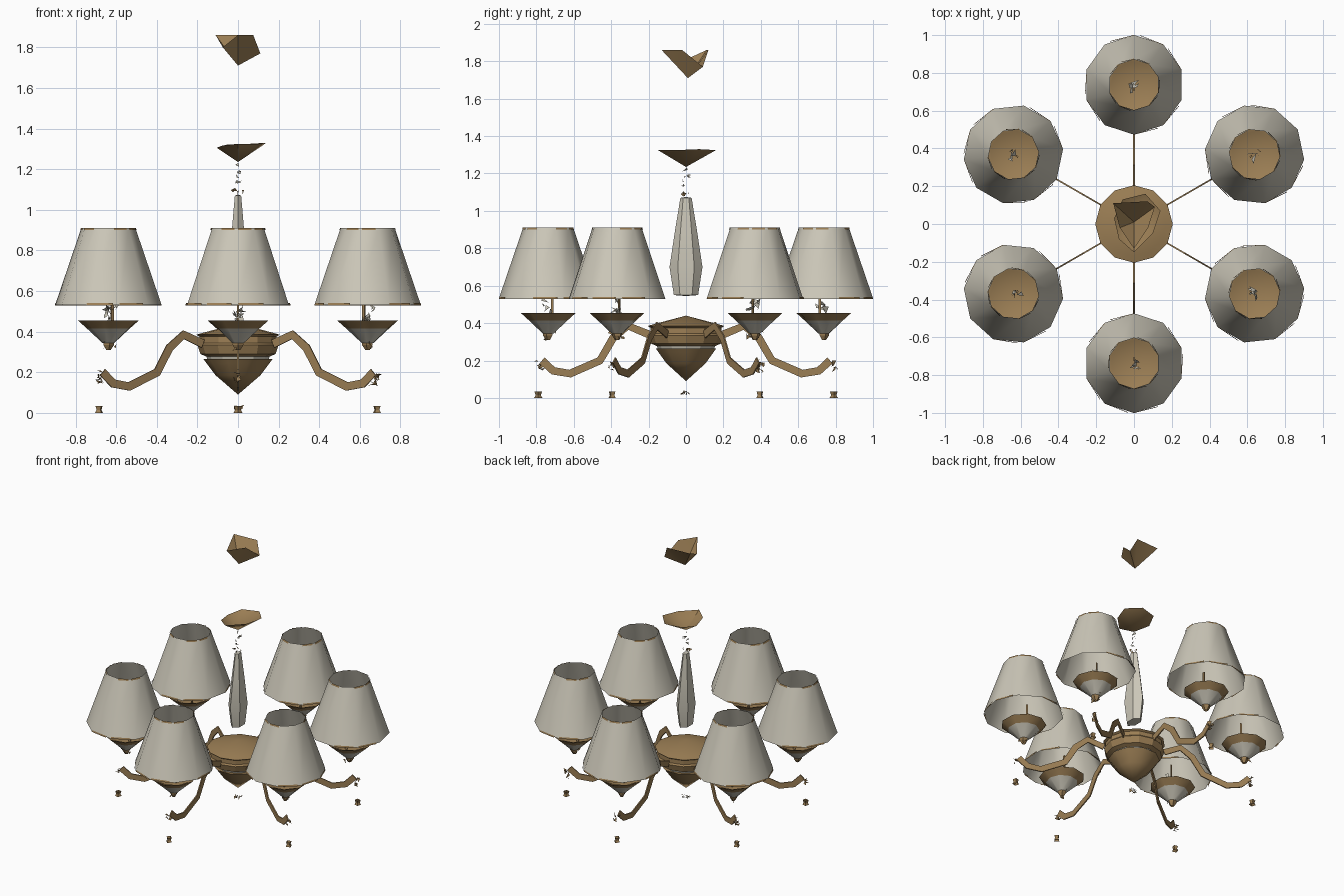
import bpy, bmesh, math, random
from mathutils import Vector, Matrix

random.seed(4)
if "Cube" in bpy.data.objects:
    bpy.data.objects.remove(bpy.data.objects["Cube"], do_unlink=True)


def material(name, rgb):
    m = bpy.data.materials.new(name)
    m.use_nodes = True
    m.diffuse_color = (*rgb, 1)
    m.node_tree.nodes["Principled BSDF"].inputs["Base Color"].default_value = (*rgb, 1)
    return m


CREAM = material("cream fabric", (0.60, 0.57, 0.48))
BRONZE = material("bronze", (0.33, 0.21, 0.09))


def finish(name, bm, mats, place=None, angle=0):
    if place:
        bm.transform(place)
    mesh = bpy.data.meshes.new(name)
    bm.to_mesh(mesh)
    bm.free()
    ob = bpy.data.objects.new(name, mesh)
    bpy.context.collection.objects.link(ob)
    for m in mats:
        mesh.materials.append(m)
    if angle:
        bpy.ops.object.select_all(action='DESELECT')
        ob.select_set(True)
        bpy.context.view_layer.objects.active = ob
        bpy.ops.object.shade_smooth_by_angle(angle=math.radians(angle))
    return ob


def lathe(name, profile, sides, mats, place=None, angle=0, turn=0, bands=(), squash=1):
    """Turned part; bands lists the profile segments that take the second material."""
    bm = bmesh.new()
    rings = []
    for r, z in profile:
        if r == 0:
            rings.append([bm.verts.new((0, 0, z))] * sides)
            continue
        ring = []
        for i in range(sides):
            a = turn + math.tau * i / sides
            ring.append(bm.verts.new((r * squash * math.cos(a), r * math.sin(a), z)))
        rings.append(ring)
    for k, (lo, hi) in enumerate(zip(rings, rings[1:])):
        for i in range(sides):
            j = (i + 1) % sides
            corners = list(dict.fromkeys((lo[i], lo[j], hi[j], hi[i])))
            bm.faces.new(corners).material_index = int(k in bands)
    return finish(name, bm, mats, place, angle)


def trim(name, r, z, slope, sides, skip, place):
    """Narrow broken band around a shade edge."""
    bm = bmesh.new()
    for i in range(sides):
        if i % 3 == skip:
            continue
        a, b = math.tau * i / sides, math.tau * (i + 0.8) / sides
        bm.faces.new([bm.verts.new((q * math.cos(t), q * math.sin(t), h))
                      for q, h, t in ((r, z, a), (r, z, b),
                                      (r - slope, z + 0.011, b), (r - slope, z + 0.011, a))])
    finish(name, bm, [BRONZE], place)


def shards(name, centre, spread, size, count, mat, place=None):
    """Loose little angular pieces."""
    bm = bmesh.new()
    for _ in range(count):
        c = Vector(centre) + Vector([random.uniform(-s, s) for s in spread])
        pts = [bm.verts.new(c + Vector([random.uniform(-size, size) for _ in range(3)]))
               for _ in range(4)]
        for tri in ((0, 1, 2), (0, 2, 3)):
            bm.faces.new([pts[i] for i in tri])
    finish(name, bm, [mat], place)


def ribbon(name, path, width, place):
    """Upright flat strip following (radius, height) points."""
    bm = bmesh.new()
    pairs = []
    for i, p in enumerate(path):
        a, b = Vector(path[max(i - 1, 0)]), Vector(path[min(i + 1, len(path) - 1)])
        d = (b - a).normalized() * width / 2
        pairs.append([bm.verts.new((p[0] - s * d.y, 0, p[1] + s * d.x)) for s in (1, -1)])
    for p, q in zip(pairs, pairs[1:]):
        bm.faces.new((p[0], p[1], q[1], q[0]))
    ob = finish(name, bm, [BRONZE], place)
    mod = ob.modifiers.new("thickness", 'SOLIDIFY')
    mod.thickness = 0.008
    mod.offset = 0


def cup(name, rim, tip):
    """Open faceted cup from an uneven rim down to a few low points."""
    bm = bmesh.new()
    top = [bm.verts.new(p) for p in rim]
    low = bm.verts.new(tip)
    for i, v in enumerate(top):
        bm.faces.new((v, low, top[(i + 1) % len(top)]))
    finish(name, bm, [BRONZE], angle=35)


# Six arms, each with its candle dish, shade and drop
ARM = [(0.20, 0.34), (0.31, 0.385), (0.39, 0.32), (0.46, 0.20), (0.62, 0.13), (0.71, 0.145), (0.77, 0.20)]
for n in range(6):
    spin = Matrix.Rotation(math.radians(30 + 60 * n), 4, 'Z')
    at = spin @ Matrix.Translation((0.737, 0, 0))
    tag = f"_{n + 1}"
    ribbon("arm" + tag, ARM, 0.042, spin)
    lathe("shade" + tag, [(0.264, 0.53), (0.134, 0.91)], 10, [CREAM], at, 45, 0)
    trim("shade_lower_trim" + tag, 0.264, 0.529, 0.003, 10, n % 3, at)
    trim("shade_upper_trim" + tag, 0.139, 0.90, 0.003, 10, (n + 1) % 3, at)
    # Dish: bronze rim and inside, pale underside
    lathe("dish" + tag, [(0.03, 0.345), (0.105, 0.415), (0.15, 0.455), (0.125, 0.448), (0, 0.385)],
          9, [BRONZE, CREAM], at, 30, 0.2, (0,))
    lathe("dish_socket" + tag, [(0.012, 0.31), (0.028, 0.335), (0.03, 0.365)], 5, [BRONZE], at)
    ribbon("candle_stem" + tag, [(-0.022, 0.40), (-0.022, 0.61)], 0.014, at)
    shards("bulb_pieces" + tag, (0, 0, 0.49), (0.02, 0.02, 0.04), 0.028, 4, CREAM, at)
    shards("socket_pieces" + tag, (0, 0, 0.345), (0.03, 0.03, 0.025), 0.018, 4, BRONZE, at)
    shards("arm_end" + tag, (0.785, 0, 0.17), (0.012, 0.012, 0.02), 0.02, 5, BRONZE, spin)
    lathe("arm_drop" + tag, [(0.022, 0.0), (0.014, 0.015), (0.02, 0.034)], 4, [BRONZE],
          spin @ Matrix.Translation((0.79, 0, 0)))

# Central bowl and the pointed bowl under it
lathe("bowl", [(0.15, 0.275), (0.185, 0.29), (0.20, 0.335), (0.19, 0.345), (0.19, 0.375),
               (0.205, 0.385), (0.17, 0.395), (0, 0.44)], 12, [BRONZE], angle=28)
lathe("bowl_seam", [(0.15, 0.262), (0.155, 0.277)], 12, [CREAM])
lathe("lower_bowl", [(0, 0.09), (0.11, 0.185), (0.155, 0.245), (0.17, 0.265), (0, 0.27)],
      10, [BRONZE], angle=30)
shards("bottom_finial", (0, 0, 0.025), (0.02, 0.02, 0.01), 0.014, 6, BRONZE)
shards("bottom_bead", (0, 0, 0.03), (0.02, 0.02, 0.01), 0.012, 4, CREAM)

# Flattened vase-shaped column
lathe("column", [(0, 0.545), (0.065, 0.55), (0.088, 0.70), (0.058, 0.90), (0.03, 1.07), (0, 1.075)],
      6, [CREAM], angle=40, turn=math.pi / 2, squash=0.6)
shards("column_collar", (0, 0, 1.09), (0.025, 0.03, 0.008), 0.014, 4, BRONZE)
shards("chain_pieces", (0, 0, 1.18), (0.012, 0.02, 0.05), 0.015, 7, CREAM)

# Hanging cup and ceiling cap
cup("hanging_cup", [(0.0, -0.15, 1.325), (0.10, -0.05, 1.325), (0.14, 0.07, 1.33), (0.06, 0.16, 1.325),
                    (-0.06, 0.13, 1.32), (-0.105, 0.03, 1.305), (-0.08, -0.08, 1.315)], (0, 0, 1.235))
cup("ceiling_cap", [(0.0, -0.13, 1.86), (0.075, -0.02, 1.86), (0.11, 0.09, 1.77), (0.07, 0.12, 1.86),
                    (-0.11, 0.11, 1.86), (-0.075, -0.02, 1.80)], (0, 0.01, 1.71))
